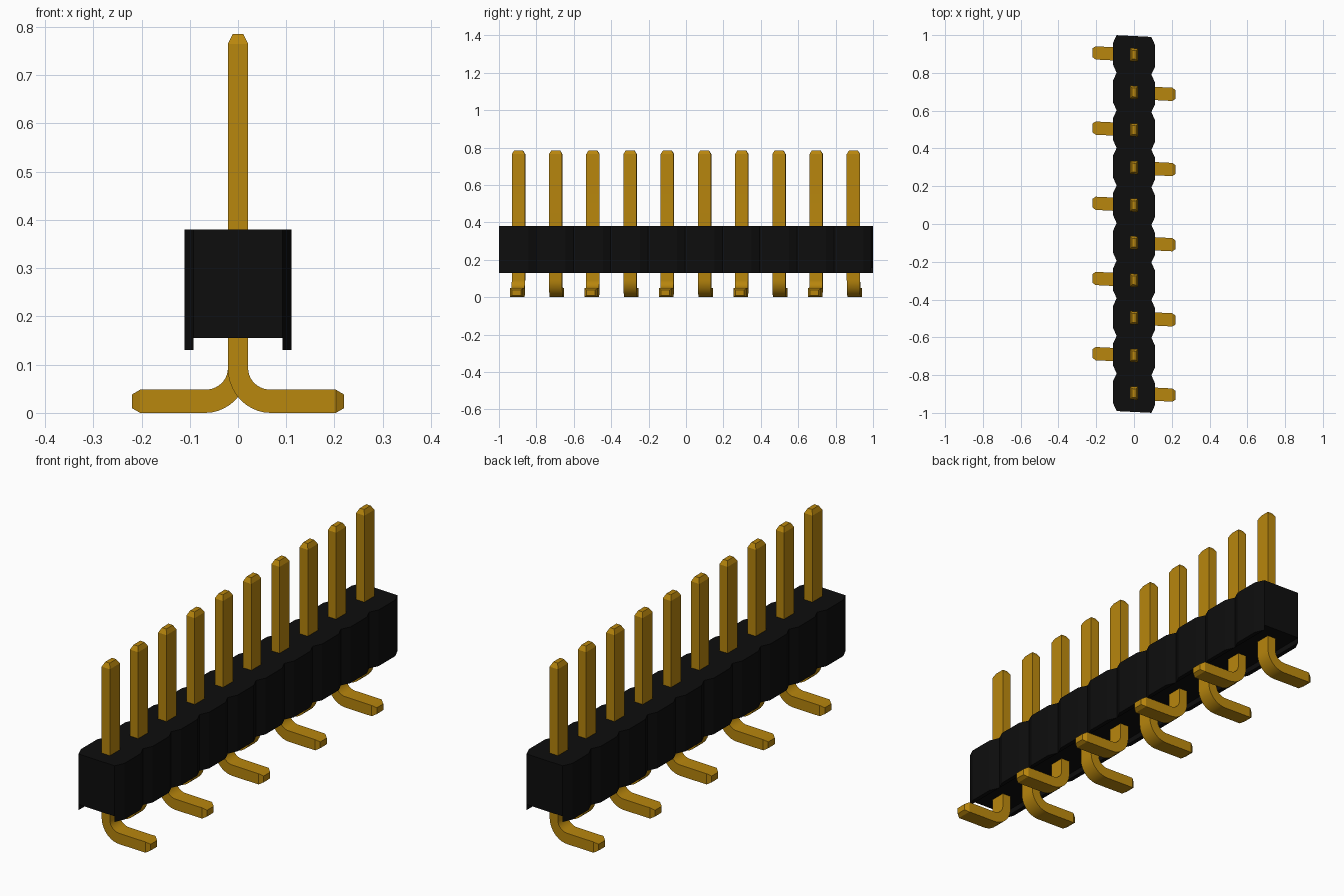
import bpy, bmesh, math

cube = bpy.data.objects.get("Cube")
if cube:
    bpy.data.objects.remove(cube, do_unlink=True)

COUNT = 10
PITCH = 0.199
SHEAR = -0.05          # slight skew of the row: y shifts with x


def material(name, color, roughness, metallic=0.0):
    mat = bpy.data.materials.new(name)
    mat.use_nodes = True
    mat.diffuse_color = (*color, 1)
    shader = next(n for n in mat.node_tree.nodes if n.type == 'BSDF_PRINCIPLED')
    shader.inputs["Base Color"].default_value = (*color, 1)
    shader.inputs["Roughness"].default_value = roughness
    shader.inputs["Metallic"].default_value = metallic
    return mat


gold = material("gold", (0.479, 0.238, 0.004), 0.4)
black = material("black plastic", (0.004, 0.004, 0.004), 0.6)


def finish(bm, name, mat):
    """Skew the mesh, fix its normals and add it to the scene."""
    for v in bm.verts:
        v.co.y += SHEAR * v.co.x
    bmesh.ops.recalc_face_normals(bm, faces=bm.faces)
    mesh = bpy.data.meshes.new(name)
    bm.to_mesh(mesh)
    bm.free()
    mesh.materials.append(mat)
    obj = bpy.data.objects.new(name, mesh)
    bpy.context.collection.objects.link(obj)
    return obj


def prism(bm, outline, z0, z1):
    """Extrude an xy outline between two heights."""
    low = [bm.verts.new((x, y, z0)) for x, y in outline]
    high = [bm.verts.new((x, y, z1)) for x, y in outline]
    bm.faces.new(low)
    bm.faces.new(high)
    for i in range(len(low)):
        j = (i + 1) % len(low)
        bm.faces.new((low[i], low[j], high[j], high[i]))


centres = [(i - (COUNT - 1) / 2) * PITCH for i in range(COUNT)]

# Housing: scalloped block, with a foot under every bulge
NOTCH, BULGE, FLAT = 0.092, 0.111, 0.058
half = PITCH / 2
side = [(NOTCH, centres[0] - half)]
for c in centres:
    side += [(BULGE, c - FLAT), (BULGE, c + FLAT), (NOTCH, c + half)]
bm = bmesh.new()
prism(bm, side + [(-x, y) for x, y in reversed(side)], 0.155, 0.38)
for c in centres:
    for s in (-1, 1):
        prism(bm, [(s * NOTCH, c - half), (s * BULGE, c - FLAT),
                   (s * BULGE, c + FLAT), (s * NOTCH, c + half)], 0.13, 0.155)
finish(bm, "housing", black)

# Pins: a rectangular bar swept down and bent outwards, tapered at both ends
HX, HY, TIP_Y, LEG = 0.021, 0.035, 0.023, 0.048
BEND_X, BEND_Z, STEPS = 0.068, 0.092, 10


def pin_sections():
    """Each section: outer (x, z), inner (x, z) and half width in y."""
    yield (-0.011, 0.785), (0.011, 0.785), TIP_Y
    yield (-HX, 0.765), (HX, 0.765), HY
    for i in range(STEPS + 1):
        a = math.pi / 2 * i / STEPS
        ca, sa = math.cos(a), math.sin(a)
        yield ((BEND_X - (BEND_X + HX) * ca, BEND_Z * (1 - sa)),
               (BEND_X - (BEND_X - HX) * ca, BEND_Z - (BEND_Z - LEG) * sa), HY)
    yield (0.203, 0), (0.203, LEG), HY
    yield (0.22, 0.01), (0.22, LEG - 0.01), TIP_Y


def make_pin(name, y, direction):
    bm = bmesh.new()
    rings = []
    for (ox, oz), (ix, iz), w in pin_sections():
        corners = ((ox, -w, oz), (ix, -w, iz), (ix, w, iz), (ox, w, oz))
        rings.append([bm.verts.new((direction * px, y + py, pz))
                      for px, py, pz in corners])
    for a, b in zip(rings, rings[1:]):
        for i in range(4):
            j = (i + 1) % 4
            bm.faces.new((a[i], a[j], b[j], b[i]))
    bm.faces.new(rings[0])
    bm.faces.new(rings[-1])
    return finish(bm, name, gold)


pins = [make_pin(f"pin_{i + 1}", c, 1 if i % 2 == 0 else -1)
        for i, c in enumerate(centres)]

# Smooth the bends, keep the bar edges sharp
bpy.ops.object.select_all(action='DESELECT')
for pin in pins:
    pin.select_set(True)
bpy.context.view_layer.objects.active = pins[0]
bpy.ops.object.shade_smooth_by_angle(angle=math.radians(20))
